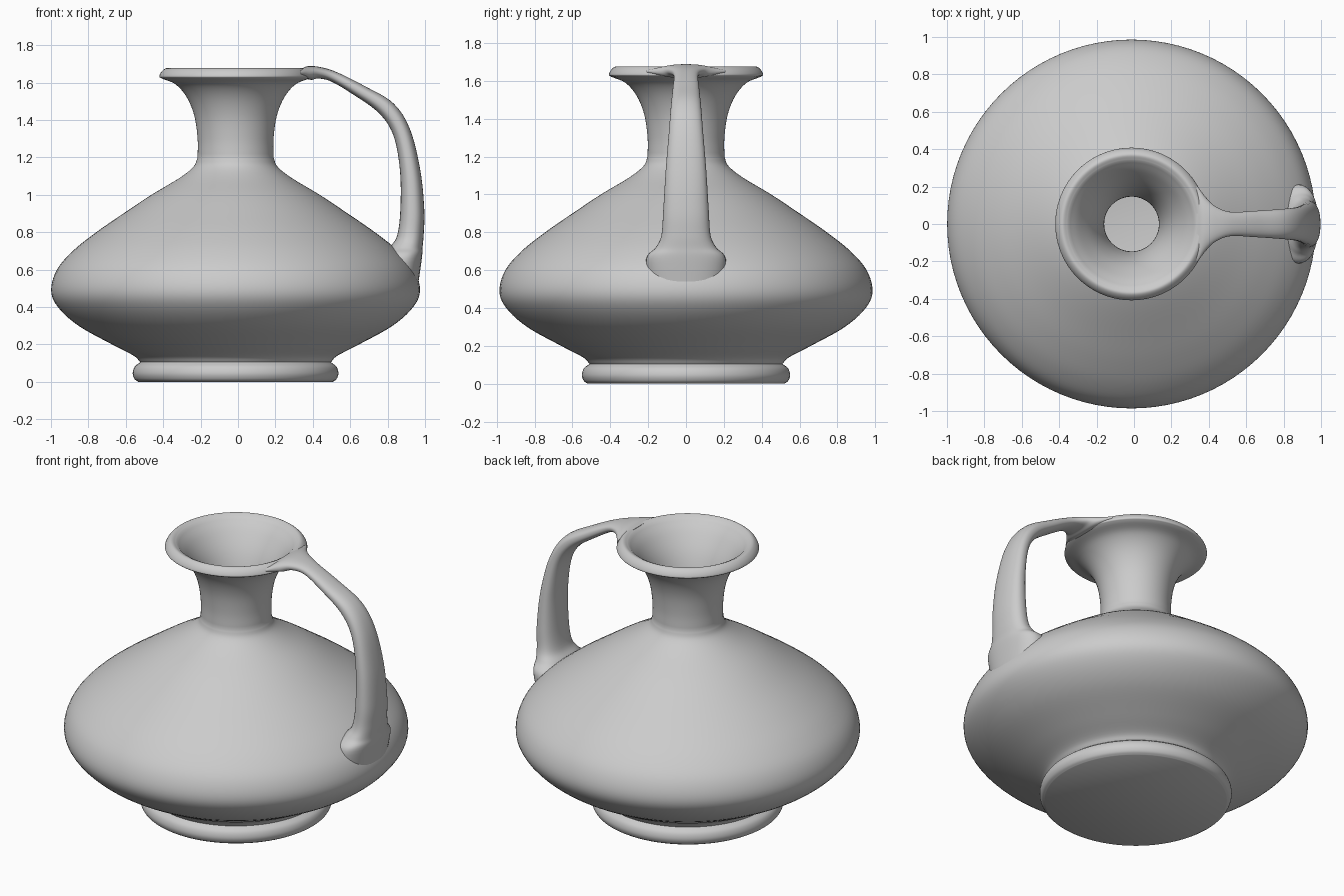
import bpy
import math
from mathutils import Vector

cube = bpy.data.objects.get("Cube")
if cube:
    bpy.data.objects.remove(cube)

clay = bpy.data.materials.new("grey clay")
clay.use_nodes = True
grey = (0.6, 0.6, 0.6, 1)
clay.diffuse_color = grey
clay.node_tree.nodes["Principled BSDF"].inputs["Base Color"].default_value = grey

AXIS_X = -0.013   # the turned parts sit slightly off centre
SIDES = 96


def smooth_path(points, steps=5):
    """Catmull-Rom interpolation through tuples of any length."""
    pts = [Vector(p) for p in points]
    pts = [2 * pts[0] - pts[1]] + pts + [2 * pts[-1] - pts[-2]]
    out = []
    for a, b, c, d in zip(pts, pts[1:], pts[2:], pts[3:]):
        for i in range(steps):
            t = i / steps
            out.append(0.5 * (2 * b + (c - a) * t + (2 * a - 5 * b + 4 * c - d) * t * t
                              + (3 * b - a - 3 * c + d) * t ** 3))
    return out + [pts[-2]]


def loft(name, rings):
    """Skin a list of closed rings and cap both ends."""
    n = len(rings[0])
    verts = [v for ring in rings for v in ring]
    faces = [(r * n + i, r * n + (i + 1) % n, (r + 1) * n + (i + 1) % n, (r + 1) * n + i)
             for r in range(len(rings) - 1) for i in range(n)]
    faces.append(tuple(reversed(range(n))))
    faces.append(tuple(range(len(verts) - n, len(verts))))
    mesh = bpy.data.meshes.new(name)
    mesh.from_pydata(verts, [], faces)
    mesh.materials.append(clay)
    obj = bpy.data.objects.new(name, mesh)
    bpy.context.collection.objects.link(obj)
    bpy.ops.object.select_all(action='DESELECT')
    obj.select_set(True)
    bpy.context.view_layer.objects.active = obj
    bpy.ops.object.mode_set(mode='EDIT')
    bpy.ops.mesh.select_all(action='SELECT')
    bpy.ops.mesh.normals_make_consistent(inside=False)
    bpy.ops.object.mode_set(mode='OBJECT')
    bpy.ops.object.shade_smooth_by_angle(angle=math.radians(40))
    return obj


def circle(r, z):
    return [(AXIS_X + r * math.cos(a), r * math.sin(a), z)
            for a in (math.tau * i / SIDES for i in range(SIDES))]


# Turned profile as (radius, height), split where the surface creases
foot = [(0.52, 0), (0.54, 0.015), (0.55, 0.045), (0.54, 0.08), (0.51, 0.105)]
belly = [(0.51, 0.105), (0.545, 0.14), (0.66, 0.2), (0.84, 0.3), (0.95, 0.4),
         (0.986, 0.49), (0.955, 0.6), (0.87, 0.7), (0.745, 0.8), (0.6, 0.9),
         (0.45, 1.0), (0.3, 1.09), (0.225, 1.15), (0.203, 1.2)]
neck = [(0.203, 1.2), (0.203, 1.3), (0.22, 1.42), (0.26, 1.52), (0.32, 1.59), (0.395, 1.622)]
lip = [(0.395, 1.622), (0.408, 1.633), (0.395, 1.66), (0.37, 1.677), (0.34, 1.665)]
inside = [(0.34, 1.665), (0.28, 1.6), (0.21, 1.49), (0.165, 1.36), (0.147, 1.2),
          (0.19, 1.11), (0.4, 0.97), (0.7, 0.77), (0.92, 0.58), (0.93, 0.45),
          (0.8, 0.32), (0.5, 0.13)]

profile = []
for part in (foot, belly, neck, lip, inside):
    profile += smooth_path(part)[:-1]
profile.append(Vector(inside[-1]))
loft("jug_body", [circle(r, z) for r, z in profile])

# Handle sections: outer x, outer z, inner x, inner z, half width
sections = [
    (0.335, 1.672, 0.335, 1.63, 0.21),
    (0.375, 1.688, 0.39, 1.615, 0.145),
    (0.44, 1.683, 0.43, 1.622, 0.095),
    (0.53, 1.655, 0.5, 1.605, 0.065),
    (0.68, 1.58, 0.61, 1.54, 0.07),
    (0.83, 1.49, 0.75, 1.44, 0.08),
    (0.92, 1.35, 0.83, 1.32, 0.09),
    (0.975, 1.13, 0.866, 1.13, 0.107),
    (0.996, 0.92, 0.868, 0.92, 0.12),
    (0.993, 0.79, 0.85, 0.78, 0.13),
    (0.987, 0.72, 0.81, 0.72, 0.16),
    (0.983, 0.66, 0.77, 0.66, 0.21),
    (0.96, 0.5, 0.72, 0.5, 0.2),
]


def handle_ring(ox, oz, ix, iz, width, n=40):
    """Slightly squared oval between the outer and inner edge."""
    ring = []
    for i in range(n):
        a = math.tau * i / n
        c, s = math.cos(a), math.sin(a)
        u = math.copysign(abs(c) ** 0.85, c) / 2
        w = math.copysign(abs(s) ** 0.85, s) * width
        ring.append(((ox + ix) / 2 + (ox - ix) * u, w, (oz + iz) / 2 + (oz - iz) * u))
    return ring


loft("handle", [handle_ring(*s) for s in smooth_path(sections, 6)])
